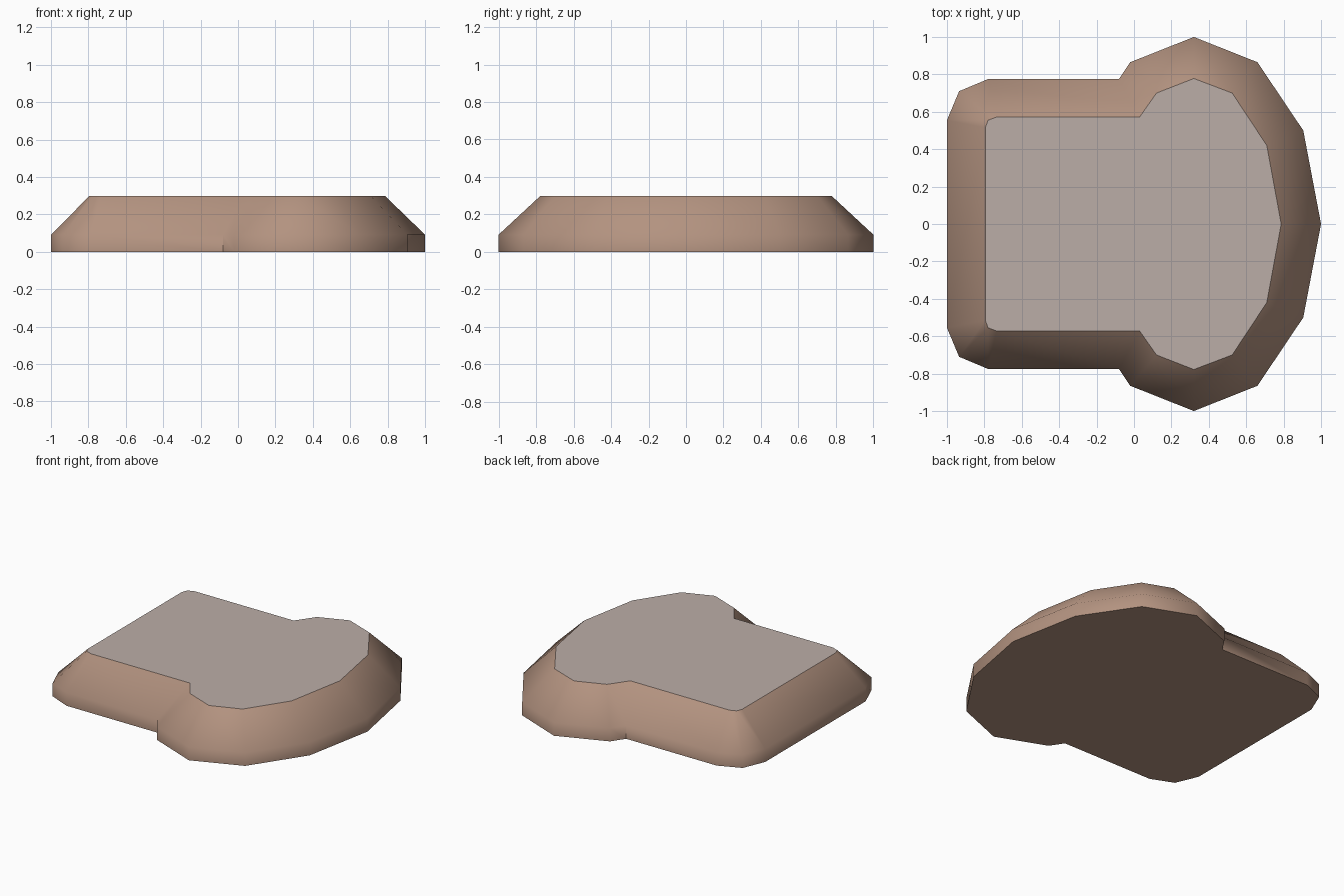
import bpy
import bmesh
import math

cube = bpy.data.objects.get("Cube")
if cube:
    bpy.data.objects.remove(cube, do_unlink=True)


def make_material(name, color):
    mat = bpy.data.materials.new(name)
    mat.use_nodes = True
    mat.diffuse_color = color
    mat.node_tree.nodes["Principled BSDF"].inputs["Base Color"].default_value = color
    return mat


def outline(half):
    """Mirror a half outline across y; the last point lies on the axis."""
    return half + [(x, -y) for x, y in reversed(half[:-1])]


# Matching outlines of the base and of the flat top
base = outline([(-1, 0.555), (-0.935, 0.71), (-0.78, 0.775), (-0.08, 0.775),
                (-0.02, 0.865), (0.32, 1), (0.66, 0.865), (0.905, 0.5), (1, 0)])
top = outline([(-0.795, 0.515), (-0.78, 0.555), (-0.735, 0.572), (0.03, 0.572),
               (0.12, 0.7), (0.32, 0.778), (0.525, 0.7), (0.71, 0.42), (0.787, 0)])

# Slab: vertical rim, sloped shoulder and flat cap
bm = bmesh.new()
rings = [[bm.verts.new((x, y, z)) for x, y in points]
         for points, z in ((base, 0), (base, 0.092), (top, 0.298))]
count = len(base)
for low, high in zip(rings, rings[1:]):
    for i in range(count):
        j = (i + 1) % count
        bm.faces.new((low[i], low[j], high[j], high[i]))
bm.faces.new(rings[0])
cap = bm.faces.new(rings[-1])
bmesh.ops.recalc_face_normals(bm, faces=bm.faces)
cap.material_index = 1

# Smooth sides, crisp border around the cap, the underside and tight creases
for face in bm.faces:
    face.smooth = len(face.verts) == 4
for edge in bm.edges:
    borders_flat = any(not f.smooth for f in edge.link_faces)
    edge.smooth = not borders_flat and edge.calc_face_angle() < math.radians(50)

mesh = bpy.data.meshes.new("stone_slab")
bm.to_mesh(mesh)
bm.free()
mesh.materials.append(make_material("tan_stone", (0.45, 0.29, 0.215, 1)))
mesh.materials.append(make_material("pale_grey_top", (0.50, 0.42, 0.39, 1)))
slab = bpy.data.objects.new("stone_slab", mesh)
bpy.context.collection.objects.link(slab)
